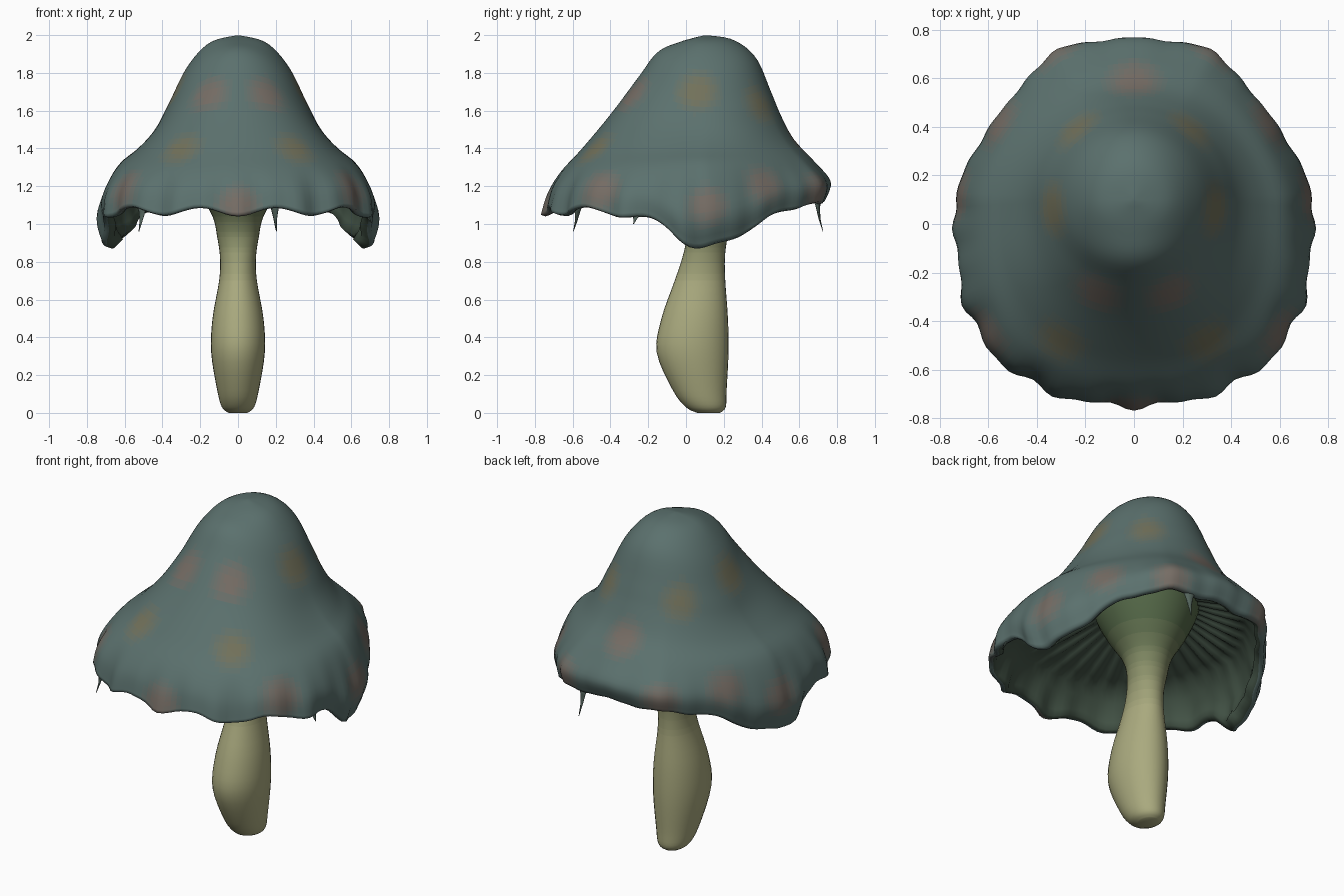
import bpy, bmesh, math
from mathutils import Vector

if "Cube" in bpy.data.objects:
    bpy.data.objects.remove(bpy.data.objects["Cube"])

CY = 0.10      # the stem and cap axis sits a little behind the origin
SEG = 160


def material(name, rgb):
    m = bpy.data.materials.new(name)
    m.diffuse_color = (*rgb, 1)
    m.use_nodes = True
    m.node_tree.nodes["Principled BSDF"].inputs["Base Color"].default_value = m.diffuse_color
    return m


def mix(a, b, t):
    return tuple(p + (q - p) * t for p, q in zip(a, b))


def smoothstep(a, b, x):
    t = max(0, min(1, (x - a) / (b - a)))
    return t * t * (3 - 2 * t)


def curve_at(pts, u):
    """Catmull-Rom sample of a point list at index u."""
    i = min(int(u), len(pts) - 2)
    f = u - i
    p = [pts[max(0, min(len(pts) - 1, k))] for k in range(i - 1, i + 3)]
    return tuple(0.5 * (2 * b + (c - a) * f + (2 * a - 5 * b + 4 * c - d) * f * f
                        + (3 * b - a - 3 * c + d) * f ** 3) for a, b, c, d in zip(*p))


def loft(name, rings):
    """Skin a list of closed rings of equal length and cap both ends."""
    bm = bmesh.new()
    vr = [[bm.verts.new(p) for p in ring] for ring in rings]
    n = len(vr[0])
    for a, b in zip(vr, vr[1:]):
        for i in range(n):
            bm.faces.new((a[i], a[(i + 1) % n], b[(i + 1) % n], b[i]))
    bm.faces.new(vr[0][::-1])
    bm.faces.new(vr[-1])
    bmesh.ops.recalc_face_normals(bm, faces=bm.faces)
    me = bpy.data.meshes.new(name)
    bm.to_mesh(me)
    bm.free()
    me.shade_smooth()
    ob = bpy.data.objects.new(name, me)
    bpy.context.collection.objects.link(ob)
    return ob


# Cap profiles (radius, height) towards the front, sides and back
FRONT = [(0, 2), (.13, 1.965), (.25, 1.91), (.35, 1.78), (.5, 1.58), (.65, 1.4), (.76, 1.28), (.82, 1.18), (.85, 1.07)]
SIDE = [(0, 2), (.15, 1.96), (.27, 1.83), (.37, 1.63), (.44, 1.5), (.53, 1.4), (.655, 1.3), (.735, 1.19), (.755, 1.08)]
BACK = [(0, 2), (.15, 1.975), (.27, 1.88), (.35, 1.7), (.4, 1.58), (.47, 1.45), (.58, 1.33), (.665, 1.22), (.635, 1.12)]


def droop_at(a, u):
    """Weight of the hanging side lobes, reaching further round the back."""
    s = math.sin(a)
    off = math.asin(max(-1, min(1, s)))
    return math.exp(-(off / (0.36 if s < 0 else 0.5)) ** 2) * smoothstep(5.5, 8, u)


def cap_rz(a, u):
    s = math.sin(a)
    off = math.degrees(math.asin(max(-1, min(1, s))))
    r, z = mix(curve_at(SIDE, u), curve_at(FRONT if s < 0 else BACK, u), s * s)
    edge = smoothstep(5.5, 8, u)
    if s < 0:   # fuller front corners
        r *= 1 + 0.065 * math.sin(2 * a) ** 2 * smoothstep(1.5, 5, u)
    else:       # straighter back flanks ending in two blunt corners
        flank = 0.085 * math.sin(math.pi * min(1, off / 62))
        corner = 0.03 * math.exp(-((off - 63) / 7) ** 2)
        r *= 1 - flank * smoothstep(3, 7, u) + corner * edge
    droop = droop_at(a, u)
    z -= 0.195 * droop
    r -= 0.06 * droop * smoothstep(7, 8, u)
    # ruffled rim, stronger at the front
    b = a + math.pi / 2
    amp = edge * (0.35 + 0.65 * smoothstep(0.4, -0.3, s))
    wave = 0.6 * math.cos(18 * b) + 0.4 * math.cos(31 * b)
    return r + 0.018 * wave * amp, z - 0.022 * math.cos(13 * b) * amp


def ring(fn):
    pts = []
    for i in range(SEG):
        a = 2 * math.pi * i / SEG
        r, z = fn(a)
        pts.append((r * math.cos(a), CY + r * math.sin(a), z))
    return pts


def under(a, u):
    r, z = cap_rz(a, u)
    d = droop_at(a, u)
    return r - 0.045 - 0.03 * d, z - 0.04 * min(1, (8 - u) / 1.5) + 0.04 * d


def gill(a, t):
    r0, z0 = under(a, 6)
    ridge = 0.014 * math.cos(40 * a) * math.sin(math.pi * min(1, t + 0.1))
    return r0 + (0.2 - r0) * t, z0 + (1.38 - z0) * t + ridge


# Cap: outer dome, rolled rim, gilled hollow underside
OUT = 40
rings = [ring(lambda a, u=0.1 + 7.9 * k / OUT: cap_rz(a, u)) for k in range(OUT + 1)]
rings.append(ring(lambda a: (cap_rz(a, 8)[0] - 0.025, cap_rz(a, 8)[1] - 0.008)))
rings += [ring(lambda a, u=u: under(a, u)) for u in (8, 7.5, 7, 6.5, 6)]
rings += [ring(lambda a, t=t: gill(a, t)) for t in (.15, .3, .5, .7, .85, 1)]
cap = loft("cap", rings)

# Cap colours: teal skin, soft orange and pink spots, dark underside
TEAL, ORANGE, PINK = (.105, .165, .155), (.2, .165, .075), (.22, .145, .115)
cap.data.materials.append(material("cap_teal", TEAL))
cap.data.materials.append(material("cap_underside", (.055, .085, .06)))
LEVELS = 6
for nm, col in (("orange", ORANGE), ("pink", PINK)):
    for k in range(1, LEVELS + 1):
        cap.data.materials.append(material(f"spot_{nm}_{k}", mix(TEAL, col, 0.65 * k / LEVELS)))
SPOTS = [(0, .6, 1.43, 1), (.33, .06, 1.7, 0), (.26, .42, 1.65, 0), (.16, -.3, 1.7, 1),
         (.31, -.5, 1.42, 0), (0, -.75, 1.1, 1), (.6, -.45, 1.18, 1), (.33, .72, 1.17, 1),
         (.58, .43, 1.22, 1), (.74, .12, 1.1, 1)]
for n, f in enumerate(cap.data.polygons):
    c = f.center
    if OUT * SEG + SEG <= n < len(cap.data.polygons) - 2:
        f.material_index = 1
        continue
    best = 0
    for x, y, z, kind in SPOTS:
        d = (Vector((abs(c.x), c.y, c.z)) - Vector((x, y, z))).length
        k = round(LEVELS * smoothstep(0.16, 0.03, d))
        if k > best:
            best = k
            f.material_index = 1 + kind * LEVELS + k

# Stem: bulging towards the front, flaring under the cap (z, y min, y max, half width)
STEM = [(0, .06, .18, .05), (.03, .0, .21, .085), (.12, -.07, .215, .11), (.32, -.155, .225, .142),
        (.5, -.13, .222, .135), (.7, -.06, .208, .1), (.82, -.02, .206, .095), (.93, .0, .22, .11),
        (1.04, -.03, .25, .135), (1.17, -.11, .32, .21), (1.29, -.17, .37, .27), (1.4, -.19, .4, .3)]
stem_rings = []
for k in range(45):
    z, y0, y1, w = curve_at(STEM, k * (len(STEM) - 1) / 44)
    stem_rings.append([(w * math.cos(t), (y0 + y1) / 2 + (y1 - y0) / 2 * math.sin(t), max(z, 0))
                       for t in (2 * math.pi * i / 32 for i in range(32))])
stem = loft("stem", stem_rings)
PALE, GREEN = (.40, .40, .21), (.09, .14, .065)
for k in range(12):
    stem.data.materials.append(material(f"stem_{k}", mix(PALE, GREEN, k / 11)))
for f in stem.data.polygons:
    f.material_index = round(11 * smoothstep(0.6, 1.25, f.center.z))

# Thin torn drips hanging from the rim
drip_mat = material("drip_green", (.09, .13, .11))
for n, (deg, tip) in enumerate([(-127, .96), (-28, 1.0), (72, .96)]):
    a = math.radians(deg)
    r, z = cap_rz(a, 7.9)
    out = Vector((math.cos(a), math.sin(a), 0))
    side = Vector((-out.y, out.x, 0))
    rows = []
    for t, w in ((0, .04), (.25, .022), (.6, .01), (1, .002)):
        c = Vector((0, CY, z + 0.01 + (tip - z - 0.01) * t)) + out * (r - 0.03 + 0.03 * t * t)
        rows.append([c + side * w * math.cos(q) + out * w * 0.4 * math.sin(q)
                     for q in (math.pi * i / 4 for i in range(8))])
    loft(f"rim_drip_{n + 1}", rows).data.materials.append(drip_mat)
